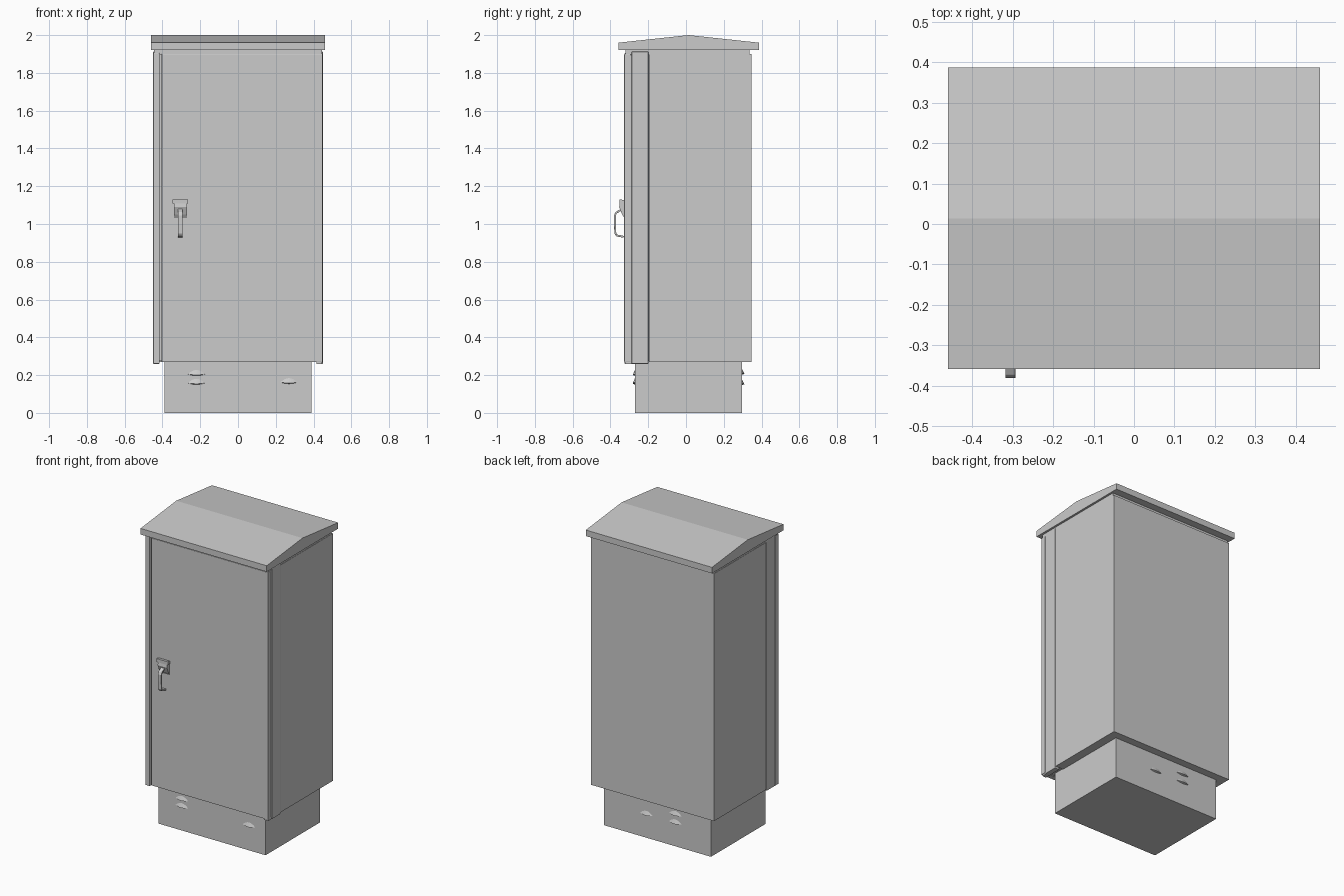
import bpy, bmesh
from mathutils import Vector

if "Cube" in bpy.data.objects:
    bpy.data.objects.remove(bpy.data.objects["Cube"])


def finish(name, bm):
    bmesh.ops.recalc_face_normals(bm, faces=bm.faces)
    me = bpy.data.meshes.new(name)
    bm.to_mesh(me)
    bm.free()
    ob = bpy.data.objects.new(name, me)
    bpy.context.collection.objects.link(ob)
    return ob


def box(name, x0, x1, y0, y1, z0, z1, bevel=0):
    bm = bmesh.new()
    bmesh.ops.create_cube(bm, size=1)
    for v in bm.verts:
        v.co = ((x0 + x1) / 2 + v.co.x * (x1 - x0),
                (y0 + y1) / 2 + v.co.y * (y1 - y0),
                (z0 + z1) / 2 + v.co.z * (z1 - z0))
    ob = finish(name, bm)
    if bevel:
        mod = ob.modifiers.new("bevel", 'BEVEL')
        mod.width = bevel
        mod.segments = 2
    return ob


def extrude_x(name, profile, x0, x1):
    """Extrude a closed (y, z) outline along x."""
    bm = bmesh.new()
    face = bm.faces.new([bm.verts.new((x0, y, z)) for y, z in profile])
    ext = bmesh.ops.extrude_face_region(bm, geom=[face])
    moved = [g for g in ext['geom'] if isinstance(g, bmesh.types.BMVert)]
    bmesh.ops.translate(bm, verts=moved, vec=(x1 - x0, 0, 0))
    return finish(name, bm)


def louver(name, x, y, z, out):
    """Lens-shaped pressed hood, open edge pointing down."""
    n, half = 8, 0.045
    bm = bmesh.new()
    rows = []
    for i in range(n + 1):
        t = i / n * 2 - 1
        k = max(1 - t * t, 0.02)
        px = x + t * half
        rows.append([bm.verts.new((px, y, z + 0.022 * k)),
                     bm.verts.new((px, y + out * 0.012 * k, z - 0.004 * k)),
                     bm.verts.new((px, y, z - 0.008 * k))])
    for a, b in zip(rows, rows[1:]):
        for j in range(3):
            k = (j + 1) % 3
            bm.faces.new((a[j], b[j], b[k], a[k]))
    bm.faces.new(rows[0])
    bm.faces.new(rows[-1])
    return finish(name, bm)


# Plinth with pressed vents on front and back
box("plinth", -0.39, 0.39, -0.27, 0.297, 0, 0.28)
for i, (x, z) in enumerate([(-0.22, 0.205), (-0.22, 0.158), (0.27, 0.162)]):
    louver(f"front_vent_{i}", x, -0.27, z, -1)
for i, (x, z) in enumerate([(-0.13, 0.21), (-0.13, 0.155), (0.08, 0.155)]):
    louver(f"back_vent_{i}", x, 0.297, z, 1)

# Cabinet body and recessed door frame
box("body", -0.448, 0.448, -0.195, 0.348, 0.27, 1.90)
box("door_frame", -0.43, 0.43, -0.285, -0.19, 0.275, 1.90)

# Front corner posts, the left one reaching the door face
box("right_post", 0.415, 0.449, -0.288, -0.199, 0.26, 1.912, 0.003)
box("left_post", -0.449, -0.416, -0.288, -0.199, 0.26, 1.912, 0.003)
box("left_front_strip", -0.449, -0.416, -0.325, -0.292, 0.26, 1.905, 0.003)
box("left_strip_core", -0.443, -0.42, -0.30, -0.27, 0.262, 1.90)
box("right_hinge_foot", 0.416, 0.445, -0.322, -0.28, 0.26, 0.275)

# Door
box("door", -0.404, 0.448, -0.327, -0.293, 0.27, 1.90, 0.002)
box("door_backing", -0.40, 0.442, -0.295, -0.28, 0.275, 1.895)

# Neck and gabled roof
box("roof_neck", -0.446, 0.446, -0.32, 0.337, 1.898, 1.925)
extrude_x("roof", [(-0.358, 1.92), (0.386, 1.92), (0.386, 1.96),
                   (0.014, 2.0), (-0.358, 1.96)], -0.46, 0.46)

# Handle mounting bracket
extrude_x("handle_bracket", [(-0.325, 1.03), (-0.325, 1.115), (-0.35, 1.115),
                             (-0.354, 1.09), (-0.338, 1.05)], -0.338, -0.27)
extrude_x("handle_bracket_top", [(-0.325, 1.11), (-0.325, 1.125), (-0.345, 1.13),
                                 (-0.352, 1.13), (-0.352, 1.108)], -0.348, -0.265)

# Bent grip: thick strip swept along a side profile
path = [Vector(p) for p in [(-0.335, 1.085), (-0.352, 1.07), (-0.37, 1.06), (-0.376, 1.045),
                            (-0.376, 1.0), (-0.374, 0.95), (-0.368, 0.94), (-0.330, 0.932)]]
left, right = [], []
for i, p in enumerate(path):
    d = (path[min(i + 1, len(path) - 1)] - path[max(i - 1, 0)]).normalized()
    nrm = Vector((-d.y, d.x)) * 0.005
    left.append(p + nrm)
    right.append(p - nrm)
grip = extrude_x("handle_grip", [tuple(p) for p in left + right[::-1]], -0.318, -0.293)
mod = grip.modifiers.new("bevel", 'BEVEL')
mod.width = 0.002
mod.segments = 2
